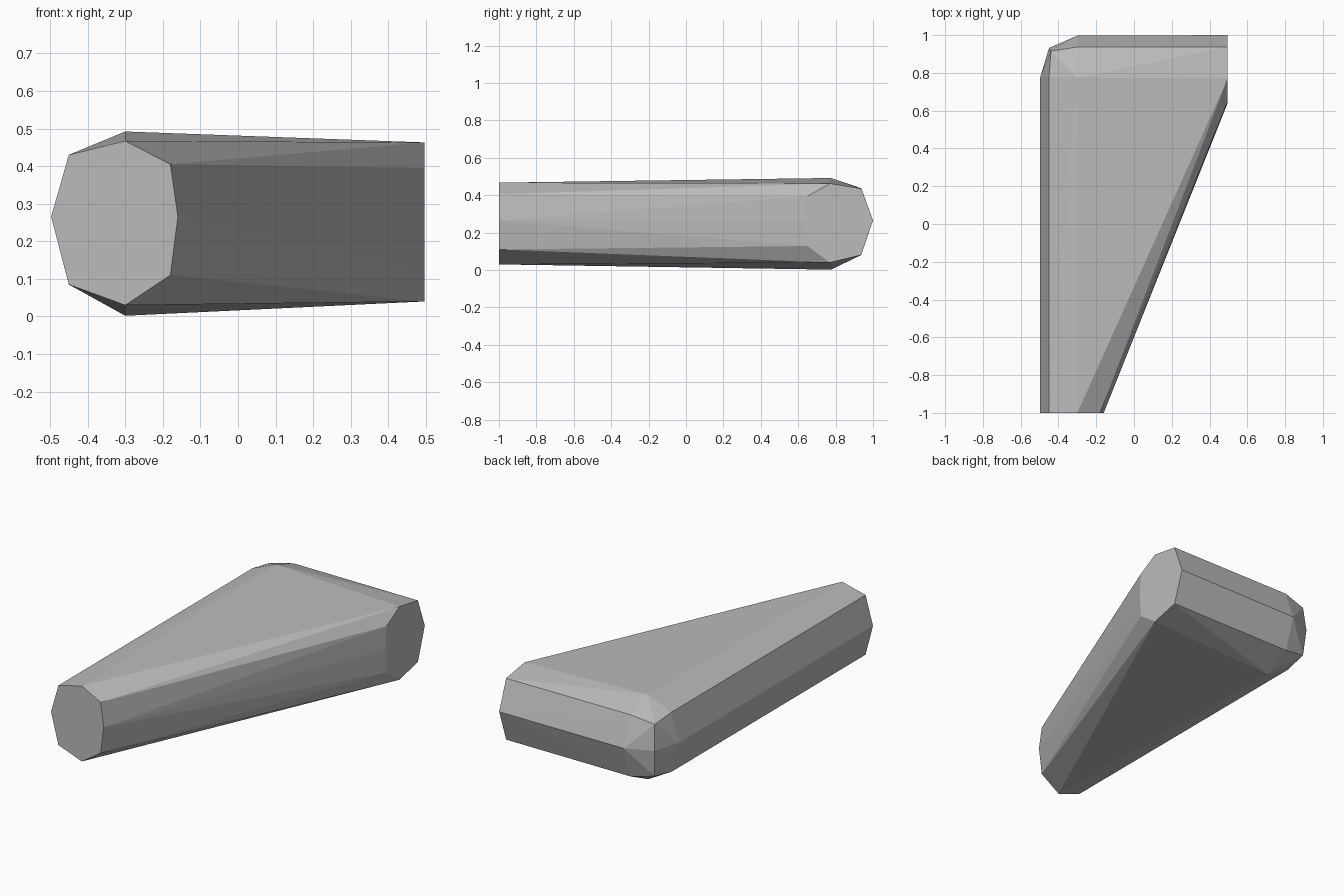
import bpy, bmesh
from math import radians

cube = bpy.data.objects.get("Cube")
if cube:
    bpy.data.objects.remove(cube, do_unlink=True)

# Plain grey
grey = bpy.data.materials.new("grey")
grey.use_nodes = True
colour = (0.5, 0.5, 0.5, 1)
grey.diffuse_color = colour
grey.node_tree.nodes["Principled BSDF"].inputs["Base Color"].default_value = colour

MID = 0.265

# Octagonal end on the front, as (x, z)
front_end = [(-0.497, MID), (-0.45, 0.43), (-0.30, 0.467), (-0.18, 0.405),
             (-0.16, MID), (-0.18, 0.11), (-0.30, 0.03), (-0.45, 0.085)]
# Octagonal end on the left, as (y, z)
side_end = [(1.0, MID), (0.937, 0.435), (0.77, 0.463), (0.65, 0.395),
            (0.64, MID), (0.65, 0.128), (0.77, 0.04), (0.937, 0.08)]
# Rounded elbow where the two arms meet
elbow = [(-0.497, 0.775, MID), (-0.45, 0.932, MID), (-0.30, 0.997, MID),
         (-0.45, 0.775, 0.43), (-0.44, 0.915, 0.41), (-0.30, 0.937, 0.437),
         (-0.45, 0.775, 0.085), (-0.44, 0.915, 0.11), (-0.30, 0.937, 0.08),
         (-0.30, 0.775, 0.492), (-0.30, 0.775, 0.002)]

points = [(x, -1, z) for x, z in front_end]
points += [(0.496, y, z) for y, z in side_end]
points += elbow

# Wrap the ends and elbow in one faceted skin
bm = bmesh.new()
for p in points:
    bm.verts.new(p)
hull = bmesh.ops.convex_hull(bm, input=bm.verts)
spare = {v for v in hull["geom_interior"] + hull["geom_unused"]
         if isinstance(v, bmesh.types.BMVert)}
bmesh.ops.delete(bm, geom=list(spare), context='VERTS')
bmesh.ops.dissolve_limit(bm, angle_limit=radians(0.5),
                         verts=bm.verts, edges=bm.edges)
bmesh.ops.recalc_face_normals(bm, faces=bm.faces)

mesh = bpy.data.meshes.new("tapered_corner_block")
bm.to_mesh(mesh)
bm.free()
mesh.materials.append(grey)
block = bpy.data.objects.new("tapered_corner_block", mesh)
bpy.context.collection.objects.link(block)
